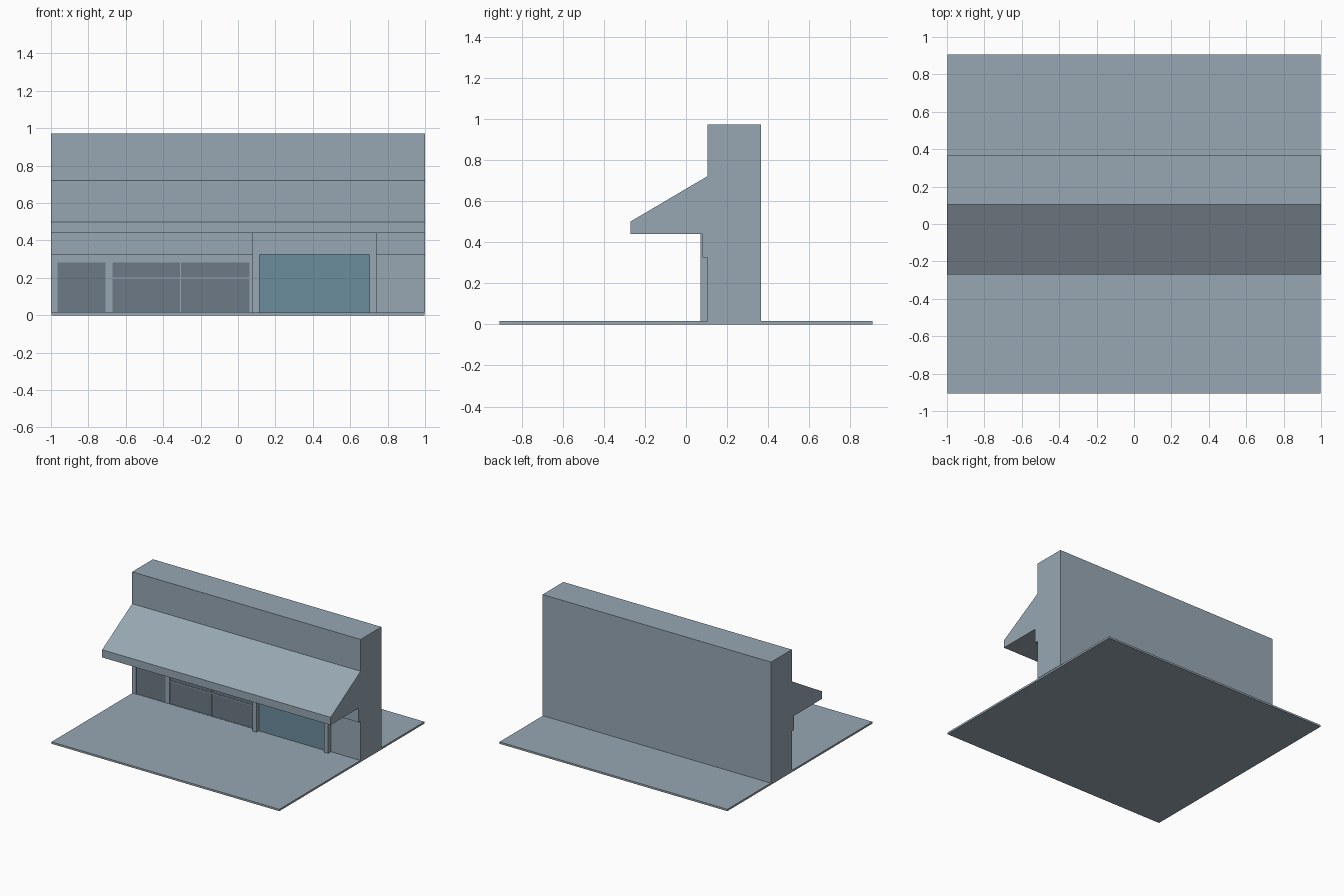
import bpy, bmesh

if "Cube" in bpy.data.objects:
    bpy.data.objects.remove(bpy.data.objects["Cube"])


def material(name, color):
    m = bpy.data.materials.new(name)
    m.diffuse_color = color
    m.use_nodes = True
    m.node_tree.nodes["Principled BSDF"].inputs["Base Color"].default_value = m.diffuse_color
    return m


def make_object(name, bm, mat=None):
    bmesh.ops.recalc_face_normals(bm, faces=bm.faces)
    mesh = bpy.data.meshes.new(name)
    bm.to_mesh(mesh)
    bm.free()
    ob = bpy.data.objects.new(name, mesh)
    bpy.context.collection.objects.link(ob)
    if mat:
        mesh.materials.append(mat)
    return ob


stone = material("blue_grey_stone", (0.31, 0.39, 0.45, 1))
window_glass = material("window_glass", (0.15, 0.195, 0.24, 1))
door_glass = material("door_glass", (0.15, 0.27, 0.34, 1))

FLOOR = 0.015
WALL = 0.105
RECESS = 0.004


def prism(name, points, axis, a, b, mat=stone):
    """Extrude a flat outline along x (points are y,z) or y (points are x,z)."""
    bm = bmesh.new()
    verts = [bm.verts.new((a, u, v) if axis == 'x' else (u, a, v)) for u, v in points]
    face = bm.faces.new(verts)
    out = bmesh.ops.extrude_face_region(bm, geom=[face])
    moved = [g for g in out['geom'] if isinstance(g, bmesh.types.BMVert)]
    shift = (b - a, 0, 0) if axis == 'x' else (0, b - a, 0)
    bmesh.ops.translate(bm, verts=moved, vec=shift)
    return make_object(name, bm, mat)


def box(name, x0, x1, y0, y1, z0, z1, mat=stone):
    return prism(name, [(x0, z0), (x1, z0), (x1, z1), (x0, z1)], 'y', y0, y1, mat)


# Pavement slab
box("pavement", -0.997, 0.997, -0.907, 0.907, 0, FLOOR)

# Building shell: wall, lintel step, sloped canopy and tall parapet
shell = prism("building_shell", [
    (WALL, FLOOR), (0.365, FLOOR), (0.365, 0.973), (WALL, 0.973),
    (WALL, 0.721), (-0.27, 0.5), (-0.27, 0.439), (0.08, 0.439),
    (0.08, 0.326), (WALL, 0.326)], 'x', -1, 1)

# Shallow window recesses with dark glass
for i, (x0, x1) in enumerate([(-0.965, -0.708), (-0.672, 0.062)]):
    cutter = box(f"window_cutter_{i}", x0, x1, 0.05, WALL + 0.01, 0.017, 0.282)
    cutter.hide_render = True
    cutter.hide_set(True)
    mod = shell.modifiers.new("window_recess", 'BOOLEAN')
    mod.operation = 'DIFFERENCE'
    mod.object = cutter
    box(f"window_pane_{i}", x0, x1, WALL + RECESS, WALL + 0.011, 0.017, 0.282, window_glass)

# Bars of the wide window
box("window_mullion", -0.311, -0.305, WALL - 0.001, WALL + 0.008, 0.017, 0.282)
box("window_rail", -0.672, 0.062, WALL, WALL + 0.008, 0.193, 0.201)

# Projecting doorway surround
prism("door_surround", [
    (0.077, FLOOR), (0.114, FLOOR), (0.114, 0.325), (0.703, 0.325),
    (0.703, FLOOR), (0.74, FLOOR), (0.74, 0.439), (0.077, 0.439)],
    'y', 0.07, WALL)

# Large blue door panel
box("door_glass_panel", 0.114, 0.703, 0.098, WALL, FLOOR, 0.325, door_glass)
